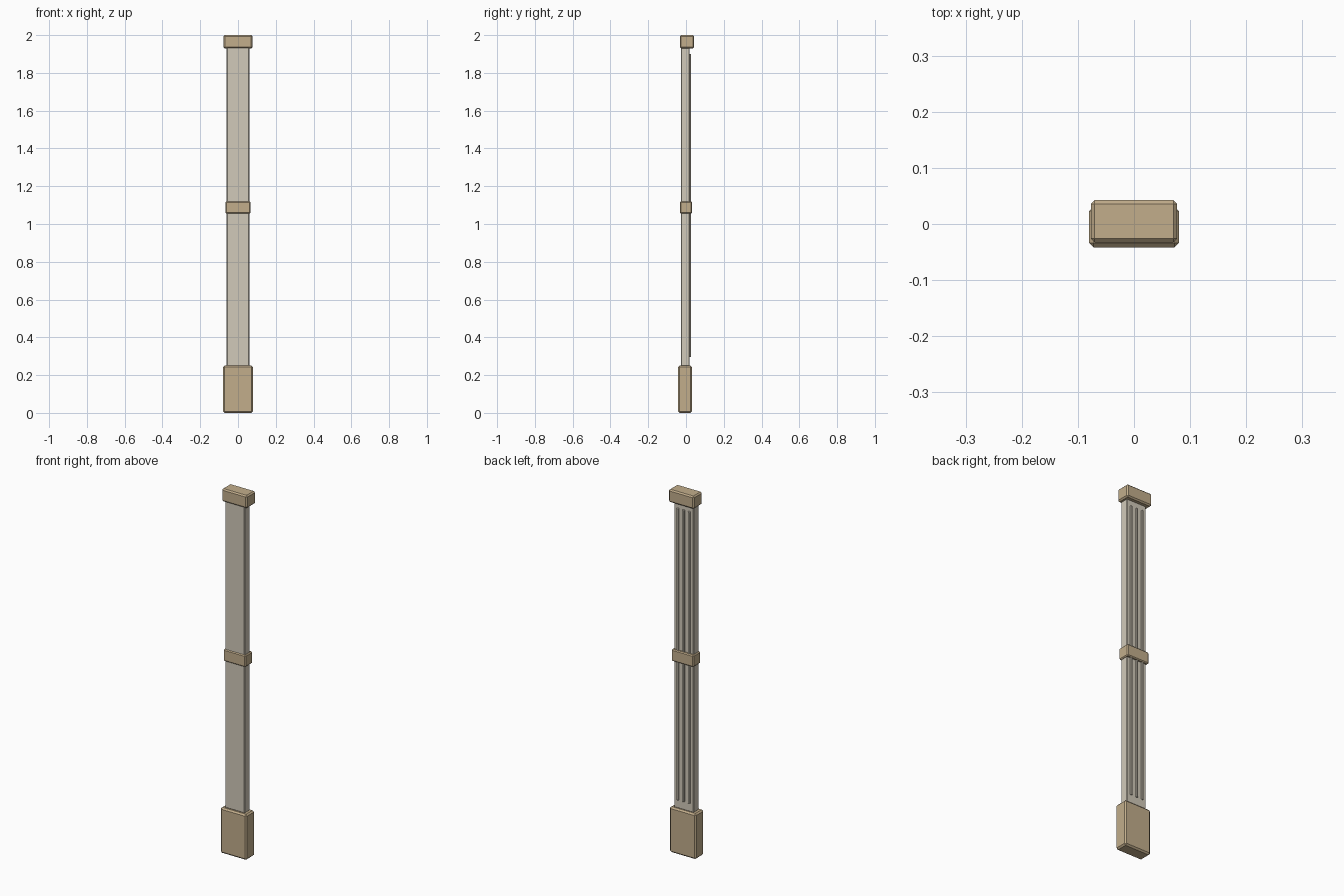
import bpy

if "Cube" in bpy.data.objects:
    bpy.data.objects.remove(bpy.data.objects["Cube"])


def material(name, rgb):
    m = bpy.data.materials.new(name)
    m.diffuse_color = (*rgb, 1)
    m.use_nodes = True
    m.node_tree.nodes["Principled BSDF"].inputs["Base Color"].default_value = m.diffuse_color
    return m


tan = material("tan_trim", (0.54, 0.42, 0.26))
stone = material("pale_stone", (0.64, 0.59, 0.49))


def block(name, x, y, z, bevel, mat):
    """Chamfered box spanning the given (low, high) ranges."""
    spans = (x, y, z)
    bpy.ops.mesh.primitive_cube_add(size=1, location=[(a + b) / 2 for a, b in spans])
    ob = bpy.context.object
    ob.name = name
    ob.scale = [b - a for a, b in spans]
    bpy.ops.object.transform_apply(location=False, rotation=False, scale=True)
    mod = ob.modifiers.new("chamfer", "BEVEL")
    mod.width = bevel
    mod.segments = 1
    ob.data.materials.append(mat)
    return ob


# plinth, shaft, middle band and capital
block("plinth", (-0.08, 0.08), (-0.042, 0.031), (0, 0.25), 0.008, tan)
block("shaft", (-0.06, 0.06), (-0.027, 0.019), (0.248, 1.94), 0.004, stone)
block("middle_band", (-0.067, 0.067), (-0.032, 0.032), (1.055, 1.12), 0.005, tan)
block("capital", (-0.077, 0.077), (-0.033, 0.043), (1.93, 2.0), 0.007, tan)

# raised reeds on the back of the shaft
for i in (-1, 0, 1):
    x = i * 0.035
    block(f"reed_{i + 2}", (x - 0.006, x + 0.006), (0.015, 0.026), (0.295, 1.9), 0.002, stone)
